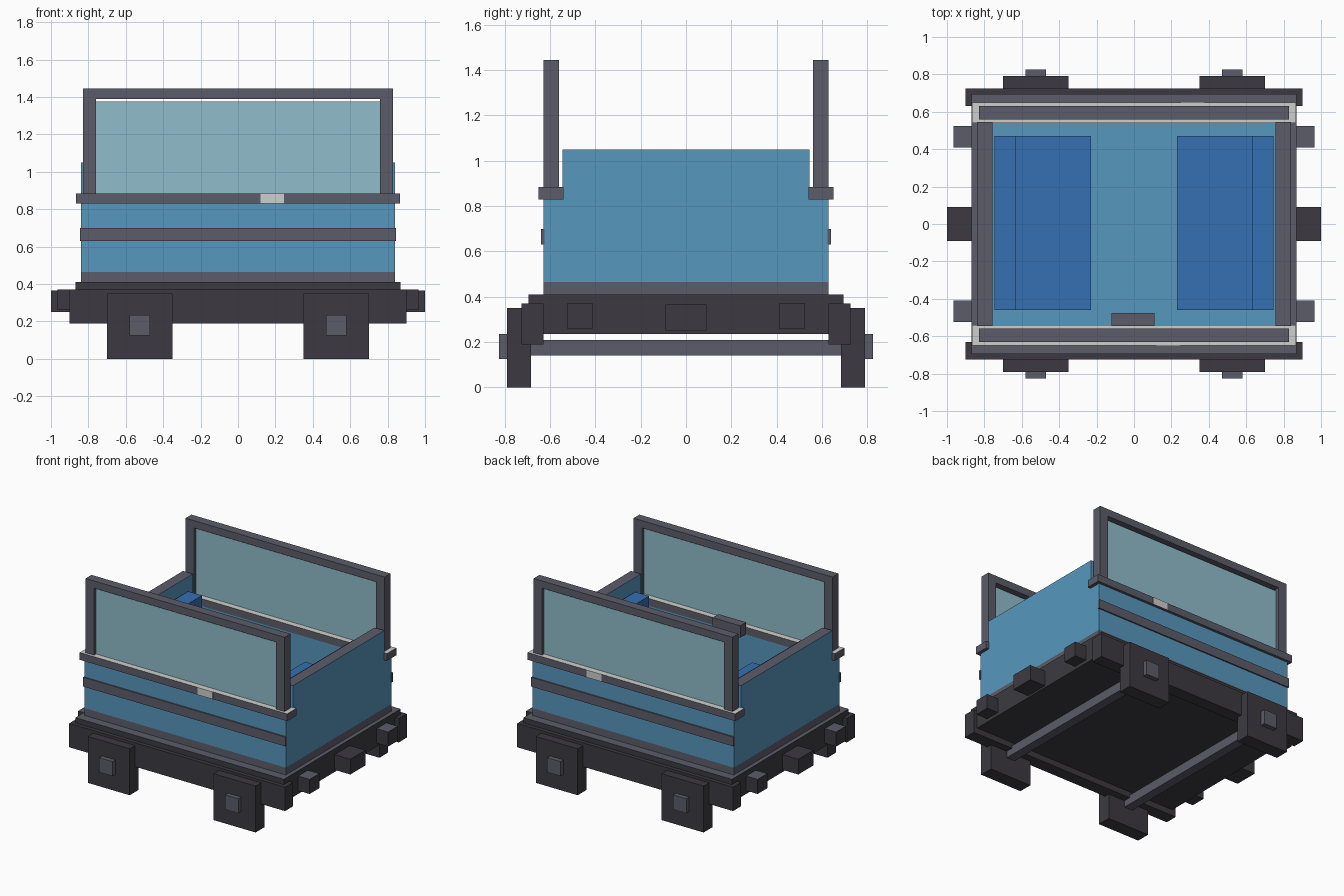
import bpy
import bmesh
from mathutils import Vector

cube = bpy.data.objects.get("Cube")
if cube:
    bpy.data.objects.remove(cube, do_unlink=True)


def material(name, rgb):
    """Make a flat material from an 8-bit display colour."""
    lin = [((c / 255 + 0.055) / 1.055) ** 2.4 for c in rgb]
    m = bpy.data.materials.new(name)
    m.use_nodes = True
    m.diffuse_color = (*lin, 1)
    m.node_tree.nodes["Principled BSDF"].inputs["Base Color"].default_value = (*lin, 1)
    return m


dark = material("charcoal", (60, 58, 65))
gray = material("slate gray", (92, 92, 106))
blue = material("light blue", (86, 151, 189))
seat_blue = material("seat blue", (53, 112, 177))
glass = material("pale glass", (144, 189, 203))
white = material("off white", (207, 207, 205))


def box(name, x, y, z, mat, top=None):
    """Box from (min, max) ranges; optional second colour on the top face."""
    bm = bmesh.new()
    bmesh.ops.create_cube(bm, size=1)
    size = Vector((x[1] - x[0], y[1] - y[0], z[1] - z[0]))
    mid = Vector((sum(x), sum(y), sum(z))) / 2
    for v in bm.verts:
        v.co = Vector(a * b for a, b in zip(v.co, size)) + mid
    bm.normal_update()
    for f in bm.faces:
        f.material_index = 1 if top and f.normal.z > 0.9 else 0
    me = bpy.data.meshes.new(name)
    bm.to_mesh(me)
    bm.free()
    me.materials.append(mat)
    if top:
        me.materials.append(top)
    ob = bpy.data.objects.new(name, me)
    bpy.context.collection.objects.link(ob)
    return ob


def span(s, a, b):
    """Range a..b, mirrored when s is -1."""
    return tuple(sorted((s * a, s * b)))


# Chassis and floor
box("chassis", (-0.87, 0.87), (-0.695, 0.695), (0.235, 0.41), dark, gray)
box("sill", (-0.84, 0.84), (-0.63, 0.63), (0.405, 0.465), gray, blue)

# Long sides: rails, walls, trim and window frames
for s, side in ((-1, "front"), (1, "back")):
    box(side + "_chassis_rail", (-0.9, 0.9), span(s, 0.63, 0.725), (0.19, 0.37), dark)
    box(side + "_wall", (-0.84, 0.84), span(s, 0.545, 0.63), (0.465, 0.84), blue)
    box(side + "_moulding", (-0.845, 0.845), span(s, 0.625, 0.64), (0.63, 0.70), gray)
    box(side + "_belt_rail", (-0.865, 0.865), span(s, 0.54, 0.65), (0.83, 0.885), gray, white)
    plate_x = 0.12 if s < 0 else 0.25
    box(side + "_belt_plate", (plate_x, plate_x + 0.125), span(s, 0.648, 0.652),
        (0.83, 0.885), white)
    box(side + "_window_head", (-0.83, 0.83), span(s, 0.56, 0.63), (1.39, 1.445), gray)
    for t, hand in ((-1, "right"), (1, "left")):
        box(f"{side}_{hand}_window_post", span(t, 0.76, 0.83), span(s, 0.56, 0.63),
            (0.88, 1.39), gray)
    box(side + "_window_pane", (-0.76, 0.76), span(s, 0.585, 0.605), (0.88, 1.375), glass)

# Ends: walls, buffers, seats and axles
for t, hand in ((-1, "right"), (1, "left")):
    box(hand + "_end_wall", span(t, 0.757, 0.84), (-0.545, 0.545), (0.465, 1.05), blue, gray)
    box(hand + "_coupler", span(t, 0.86, 1.0), (-0.09, 0.09), (0.25, 0.365), dark)
    box(hand + "_seat", span(t, 0.23, 0.63), (-0.46, 0.47), (0.46, 0.68), seat_blue)
    box(hand + "_seat_back", span(t, 0.63, 0.745), (-0.46, 0.47), (0.46, 0.95), seat_blue)
    box(hand + "_axle", span(t, 0.49, 0.56), (-0.7, 0.7), (0.14, 0.21), gray)
    for s, side in ((-1, "front"), (1, "back")):
        box(f"{side}_{hand}_buffer", span(t, 0.86, 0.965), span(s, 0.41, 0.525),
            (0.26, 0.37), dark, gray)
        box(f"{side}_{hand}_wheel_block", span(t, 0.35, 0.70), span(s, 0.685, 0.79),
            (0, 0.35), dark)
        box(f"{side}_{hand}_hub", span(t, 0.47, 0.58), span(s, 0.78, 0.825),
            (0.125, 0.235), gray)

# Control box on the inside of the front wall
box("control_box", (-0.12, 0.11), (-0.545, -0.475), (0.83, 0.92), gray)
